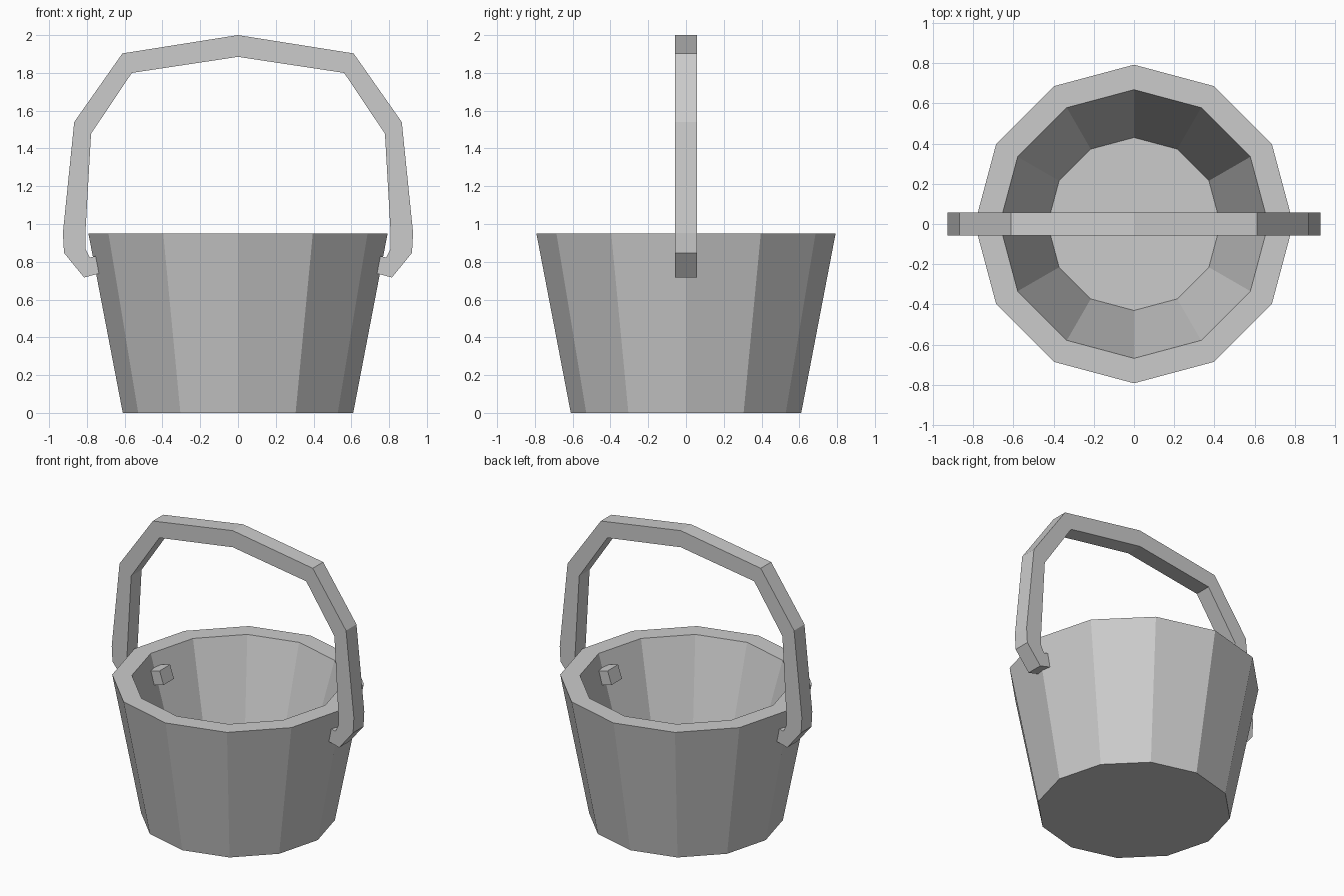
import bpy, bmesh
from math import cos, sin, tau

if "Cube" in bpy.data.objects:
    bpy.data.objects.remove(bpy.data.objects["Cube"])

SIDES = 12


def make_object(name, bm):
    bmesh.ops.recalc_face_normals(bm, faces=bm.faces)
    mesh = bpy.data.meshes.new(name)
    bm.to_mesh(mesh)
    bm.free()
    obj = bpy.data.objects.new(name, mesh)
    bpy.context.collection.objects.link(obj)
    return obj


# Pail: twelve-sided tapered shell, from outer base over the rim to the floor
bm = bmesh.new()
profile = [(0.61, 0.0), (0.792, 0.95), (0.668, 0.95), (0.43, 0.12)]
rings = [[bm.verts.new((r * cos(tau * i / SIDES), r * sin(tau * i / SIDES), z))
          for i in range(SIDES)] for r, z in profile]
for a, b in zip(rings, rings[1:]):
    for i in range(SIDES):
        j = (i + 1) % SIDES
        bm.faces.new((a[i], a[j], b[j], b[i]))
bm.faces.new(rings[0])
bm.faces.new(rings[-1])
make_object("pail", bm)

# Handle: square bar swept over the top, its hooked ends passing through the wall
outer = [(0, 2.0), (0.612, 1.903), (0.867, 1.54), (0.927, 0.952),
         (0.921, 0.847), (0.815, 0.717), (0.53, 0.79)]
inner = [(0, 1.885), (0.562, 1.80), (0.778, 1.478), (0.808, 0.952),
         (0.808, 0.868), (0.785, 0.822), (0.56, 0.88)]


def mirrored(points):
    return [(-x, z) for x, z in reversed(points[1:])] + points


HALF = 0.057
bm = bmesh.new()
sections = []
for (xo, zo), (xi, zi) in zip(mirrored(outer), mirrored(inner)):
    sections.append([bm.verts.new(p) for p in (
        (xo, -HALF, zo), (xo, HALF, zo), (xi, HALF, zi), (xi, -HALF, zi))])
for a, b in zip(sections, sections[1:]):
    for i in range(4):
        j = (i + 1) % 4
        bm.faces.new((a[i], a[j], b[j], b[i]))
bm.faces.new(sections[0])
bm.faces.new(sections[-1])
make_object("handle", bm)
